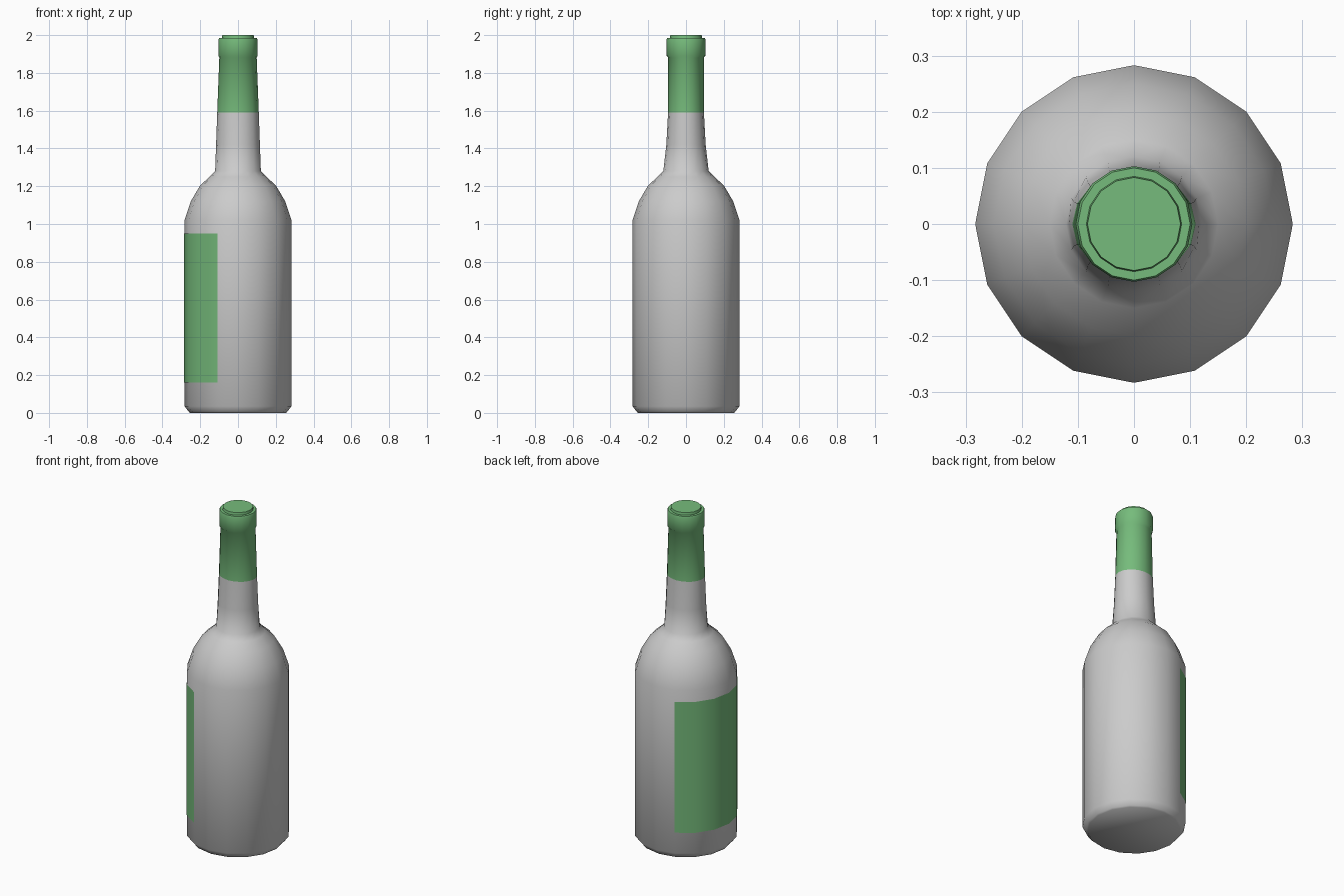
import bpy, bmesh, math

if "Cube" in bpy.data.objects:
    bpy.data.objects.remove(bpy.data.objects["Cube"])

SIDES = 16


def material(name, color):
    m = bpy.data.materials.new(name)
    m.diffuse_color = color
    m.use_nodes = True
    m.node_tree.nodes["Principled BSDF"].inputs["Base Color"].default_value = m.diffuse_color
    return m


def lathe(name, rings, first=0, last=SIDES, close_bottom=False, close_top=False, mat=None):
    """Skin rings (z, rx, ry) over the sides first..last of a 16-gon."""
    full = last - first == SIDES
    bm = bmesh.new()
    rows = []
    for z, rx, ry in rings:
        row = []
        for i in range(first, last if full else last + 1):
            a = 2 * math.pi * i / SIDES
            row.append(bm.verts.new((rx * math.cos(a), ry * math.sin(a), z)))
        rows.append(row)
    n = len(rows[0])
    for lo, hi in zip(rows, rows[1:]):
        for i in range(n if full else n - 1):
            j = (i + 1) % n
            bm.faces.new((lo[i], lo[j], hi[j], hi[i]))
    if close_bottom:
        bm.faces.new(rows[0][::-1])
    if close_top:
        bm.faces.new(rows[-1])
    mesh = bpy.data.meshes.new(name)
    bm.to_mesh(mesh)
    bm.free()
    obj = bpy.data.objects.new(name, mesh)
    bpy.context.collection.objects.link(obj)
    if mat:
        mesh.materials.append(mat)
    bpy.ops.object.select_all(action='DESELECT')
    obj.select_set(True)
    bpy.context.view_layer.objects.active = obj
    bpy.ops.object.shade_smooth_by_angle(angle=math.radians(60))
    return obj


green = material("green", (0.18, 0.5, 0.2, 1))

# Glass: base chamfer, straight body, rounded shoulder, slightly oval neck
lathe("bottle_glass", [
    (0.0, 0.255, 0.255), (0.008, 0.262, 0.262), (0.035, 0.283, 0.283),
    (1.02, 0.283, 0.283), (1.12, 0.25, 0.25), (1.205, 0.2, 0.2),
    (1.25, 0.15, 0.15), (1.28, 0.121, 0.12),
    (1.42, 0.116, 0.104), (1.59, 0.11, 0.095),
], close_bottom=True)

# Foil over the upper neck, with the lip collar and top disc
lathe("neck_foil", [
    (1.59, 0.11, 0.095), (1.88, 0.099, 0.094), (1.89, 0.104, 0.103),
    (1.975, 0.104, 0.103), (1.985, 0.1, 0.1), (1.985, 0.085, 0.085),
    (2.0, 0.083, 0.083),
], close_top=True, mat=green)

# Label wrapped around the six sides facing -x
lathe("label", [(0.16, 0.285, 0.285), (0.95, 0.285, 0.285)], first=5, last=11, mat=green)
